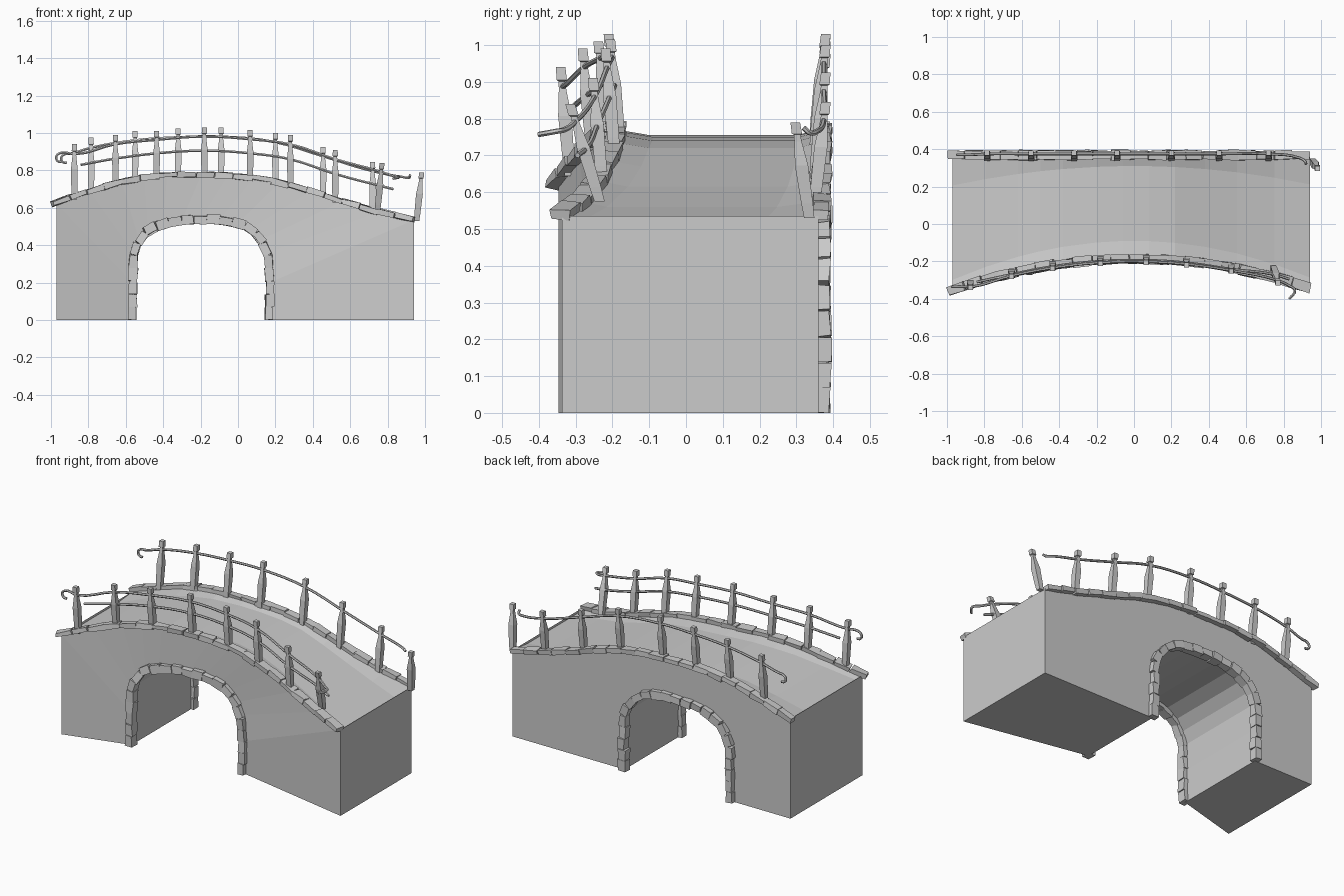
import bpy, bmesh, math, random
from mathutils import Vector

random.seed(4)
if "Cube" in bpy.data.objects:
    bpy.data.objects.remove(bpy.data.objects["Cube"], do_unlink=True)

stone = bpy.data.materials.new("stone grey")
stone.use_nodes = True
stone.diffuse_color = (0.6, 0.6, 0.6, 1)
stone.node_tree.nodes["Principled BSDF"].inputs["Base Color"].default_value = (0.6, 0.6, 0.6, 1)

BACK = 0.36


def front_y(x):
    return -0.18 - 0.16 * (x / 0.95) ** 2


def finish(bm, name):
    bmesh.ops.recalc_face_normals(bm, faces=bm.faces)
    mesh = bpy.data.meshes.new(name)
    bm.to_mesh(mesh)
    bm.free()
    mesh.materials.append(stone)
    obj = bpy.data.objects.new(name, mesh)
    bpy.context.collection.objects.link(obj)


def along(path, s):
    """Point at fraction s of a polyline's length."""
    lengths = [(b - a).length for a, b in zip(path, path[1:])]
    d = s * sum(lengths)
    for a, b, l in zip(path, path[1:], lengths):
        if d <= l:
            return a.lerp(b, d / l)
        d -= l
    return path[-1].copy()


# Profiles: deck edge and arch opening, as (x, z), paired point by point
deck = [(-0.97, 0.62), (-0.79, 0.685), (-0.62, 0.735), (-0.5, 0.755), (-0.38, 0.768),
        (-0.2, 0.77), (-0.06, 0.765), (0.08, 0.755), (0.22, 0.735), (0.38, 0.685),
        (0.55, 0.63), (0.75, 0.575), (0.94, 0.535)]
arch = [(-0.565, 0), (-0.565, 0.2), (-0.56, 0.36), (-0.53, 0.43), (-0.48, 0.485),
        (-0.4, 0.52), (-0.3, 0.535), (-0.2, 0.54), (-0.1, 0.535), (0, 0.52),
        (0.07, 0.49), (0.125, 0.43), (0.16, 0.36), (0.17, 0.2), (0.17, 0)]
outer = [(-0.97, 0)] + deck + [(0.94, 0)]


def deck_z(x):
    for (x0, z0), (x1, z1) in zip(deck, deck[1:]):
        if x <= x1:
            break
    return z0 + (z1 - z0) * (x - x0) / (x1 - x0)


# Bridge body: walls, vault, ends, undersides and a deck with shallow gutters
bm = bmesh.new()


def row(points, y_of):
    return [bm.verts.new((x, y_of(x), z)) for x, z in points]


def strip(a, b):
    for i in range(len(a) - 1):
        bm.faces.new((a[i], a[i + 1], b[i + 1], b[i]))


fo, bo = row(outer, front_y), row(outer, lambda x: BACK)
fa, ba = row(arch, front_y), row(arch, lambda x: BACK)
strip(fo, fa)
strip(bo, ba)
strip(fa, ba)
for i, j in ((0, 1), (-1, -2)):
    bm.faces.new((fo[i], fo[j], bo[j], bo[i]))
    bm.faces.new((fo[i], fa[i], ba[i], bo[i]))
low = [(x, z - 0.015) for x, z in deck]
fg = row(low, lambda x: -0.09 - 0.2 * (x / 0.95) ** 2)
bg = row(low, lambda x: 0.31 - 0.1 * (x / 0.95) ** 2)
strip(fo[1:-1], fg)
strip(fg, bg)
strip(bg, bo[1:-1])
# Close the little end triangles between the walls and the lowered deck
for k, i in ((1, 0), (-2, -1)):
    bm.faces.new((fo[k], fg[i], bg[i], bo[k]))
finish(bm, "bridge_body")


# Rows of rough stone blocks
def stone_row(name, path, count, thick, width, rough):
    bm = bmesh.new()
    for i in range(count):
        a, b = along(path, i / count), along(path, (i + 1) / count)
        t = (b - a).normalized()
        side = Vector((0, 1, 0))
        up = t.cross(side).normalized()
        side = up.cross(t)
        mid = (a + b) / 2 + up * random.uniform(-rough, rough)
        half = (b - a).length / 2 * random.uniform(0.93, 1.02)
        w, h = width * random.uniform(0.85, 1.1), thick * random.uniform(0.85, 1.1)
        cube = bmesh.ops.create_cube(bm, size=2)["verts"]
        for v in cube:
            c = v.co.copy()
            jitter = Vector([random.uniform(-rough, rough) for _ in range(3)])
            v.co = mid + t * c.x * half + side * c.y * w / 2 + up * c.z * h / 2 + jitter
            v.co.z = max(v.co.z, 0)
    finish(bm, name)


coping_line = [(-0.995, 0.615)] + deck[1:]
sides = (("front", lambda x: front_y(x) - 0.005), ("back", lambda x: BACK + 0.008))
for name, y_of in sides:
    stone_row(name + "_coping", [Vector((x, y_of(x), z + 0.006)) for x, z in coping_line],
              20, 0.03, 0.05, 0.004)
    stone_row(name + "_arch_stones", [Vector((x, y_of(x), z)) for x, z in arch],
              23, 0.046, 0.05, 0.004)


# Railing posts: square, swelling in the middle, with a small cap
def post(name, base, top):
    bm = bmesh.new()
    rings = []
    for f, r in ((0, 0.014), (0.15, 0.016), (0.55, 0.018), (0.8, 0.010), (0.87, 0.009),
                 (0.88, 0.014), (1, 0.013)):
        c = base.lerp(top, f)
        rings.append([bm.verts.new(c + Vector((sx * r, sy * r, 0)))
                      for sx, sy in ((-1, -1), (1, -1), (1, 1), (-1, 1))])
    for a, b in zip(rings, rings[1:]):
        strip_ring = list(range(4))
        for i in strip_ring:
            j = (i + 1) % 4
            bm.faces.new((a[i], a[j], b[j], b[i]))
    bm.faces.new(rings[0])
    bm.faces.new(rings[-1])
    finish(bm, name)


front_tops = [(-0.875, 0.94), (-0.655, 0.99), (-0.435, 1.01), (-0.18, 1.03),
              (0.065, 1.015), (0.28, 0.99), (0.52, 0.91), (0.765, 0.84)]
back_tops = [(-0.785, 0.975), (-0.55, 1.01), (-0.32, 1.025), (-0.09, 1.03),
             (0.2, 1.0), (0.455, 0.925), (0.72, 0.845)]
front_posts, back_posts = [], []
for x, z in front_tops:
    y = front_y(x)
    front_posts.append((Vector((x, y, deck_z(x) - 0.01)), Vector((x, y - 0.025, z))))
# The last front post leans well outward
front_posts[-1] = (Vector((0.745, -0.235, 0.575)), Vector((0.77, -0.315, 0.84)))
for x, z in back_tops:
    back_posts.append((Vector((x, 0.35, deck_z(x) - 0.01)), Vector((x, 0.38, z))))
back_posts.append((Vector((0.955, 0.335, 0.53)), Vector((0.982, 0.297, 0.79))))
for side, posts in (("front", front_posts), ("back", back_posts)):
    for i, (base, top) in enumerate(posts):
        post(f"{side}_post_{i + 1}", base, top)


# Thin bent rails with curled ends
def rail(name, points):
    curve = bpy.data.curves.new(name, "CURVE")
    curve.dimensions = "3D"
    curve.bevel_depth = 0.0075
    curve.bevel_resolution = 1
    curve.resolution_u = 4
    curve.use_fill_caps = True
    spline = curve.splines.new("BEZIER")
    spline.bezier_points.add(len(points) - 1)
    for bp, p in zip(spline.bezier_points, points):
        bp.co = p
        bp.handle_left_type = bp.handle_right_type = "AUTO"
    curve.materials.append(stone)
    obj = bpy.data.objects.new(name, curve)
    bpy.context.collection.objects.link(obj)
    bpy.ops.object.select_all(action="DESELECT")
    obj.select_set(True)
    bpy.context.view_layer.objects.active = obj
    bpy.ops.object.convert(target="MESH")
    bpy.ops.object.shade_smooth_by_angle()


def through(posts, f):
    return [base.lerp(top, f) for base, top in posts]


def curl(x, y, z):
    """Downward hook at the left end of a rail, tip first."""
    return [Vector((x + dx, y, z + dz)) for dx, dz in
            ((0.03, -0.05), (0.008, -0.045), (0, -0.022), (0.02, -0.003), (0.05, 0))]


rail("front_upper_rail", curl(-0.972, -0.335, 0.895) + through(front_posts, 0.82)
     + [Vector(p) for p in ((0.83, -0.33, 0.77), (0.86, -0.355, 0.765), (0.83, -0.4, 0.757))])
rail("front_lower_rail", [Vector((-0.84, -0.31, 0.83))] + through(front_posts[1:-1], 0.54)
     + [Vector((0.75, -0.27, 0.72)), Vector((0.83, -0.295, 0.7))])
rail("back_rail", curl(-0.945, 0.37, 0.89) + through(back_posts[:-1], 0.82)
     + [Vector(p) for p in ((0.88, 0.355, 0.765), (0.915, 0.335, 0.762), (0.92, 0.32, 0.775))])
